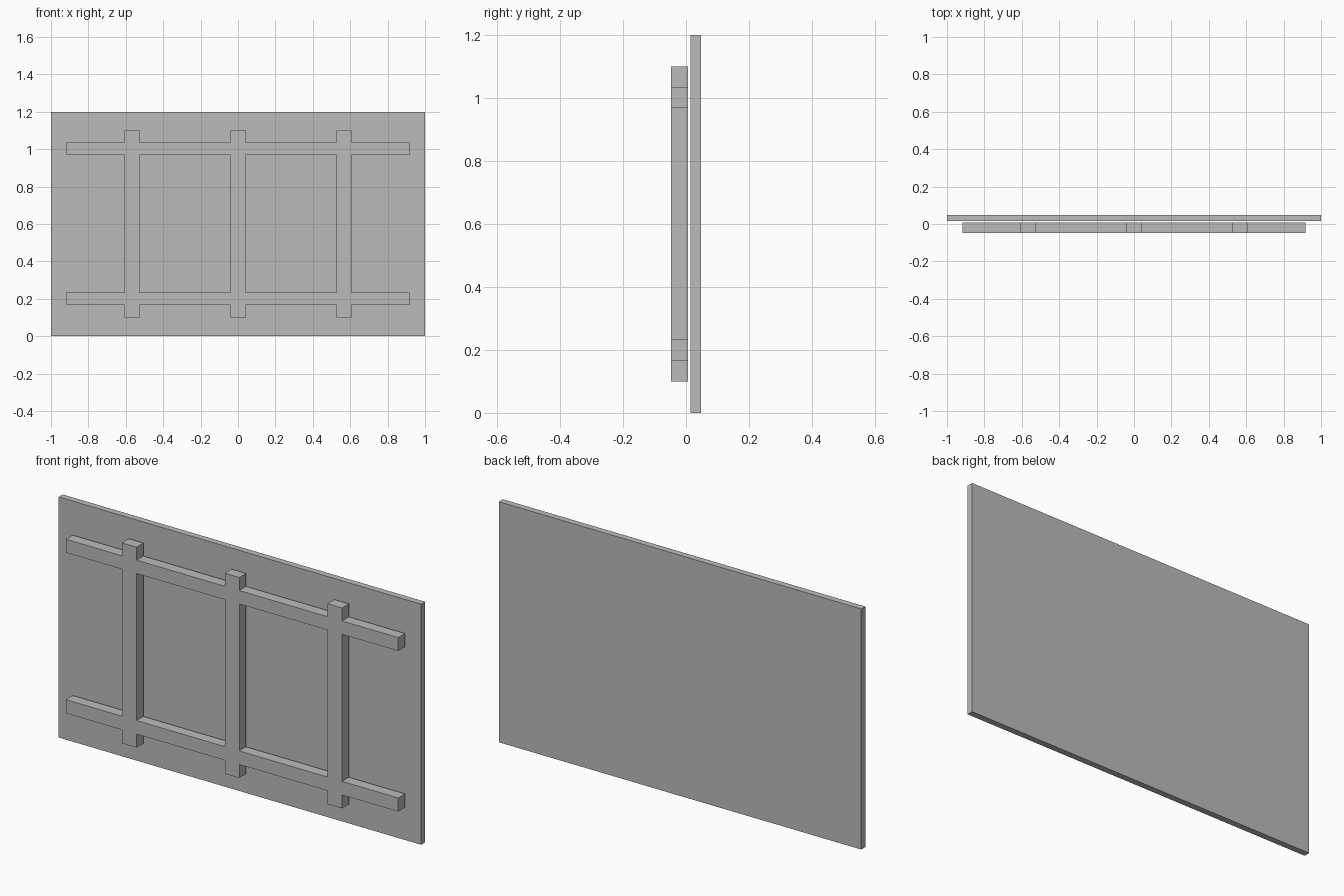
import bpy
import bmesh

cube = bpy.data.objects.get("Cube")
if cube:
    bpy.data.objects.remove(cube, do_unlink=True)

grey = bpy.data.materials.new("plain grey")
grey.use_nodes = True
colour = (0.5, 0.5, 0.5, 1)
grey.diffuse_color = colour
grey.node_tree.nodes["Principled BSDF"].inputs["Base Color"].default_value = colour


def lattice(name, xs, zs, filled, front, back):
    """Extrude the filled cells of an x-z grid from front to back as one solid."""
    bm = bmesh.new()
    verts = {}

    def corner(x, z):
        if (x, z) not in verts:
            verts[x, z] = bm.verts.new((x, front, z))
        return verts[x, z]

    for i, (x0, x1) in enumerate(zip(xs, xs[1:])):
        for j, (z0, z1) in enumerate(zip(zs, zs[1:])):
            if filled(i, j):
                bm.faces.new([corner(x0, z0), corner(x1, z0),
                              corner(x1, z1), corner(x0, z1)])
    extruded = bmesh.ops.extrude_face_region(bm, geom=bm.faces[:], use_keep_orig=True)
    for v in extruded["geom"]:
        if isinstance(v, bmesh.types.BMVert):
            v.co.y = back
    bmesh.ops.recalc_face_normals(bm, faces=bm.faces[:])
    mesh = bpy.data.meshes.new(name)
    bm.to_mesh(mesh)
    bm.free()
    mesh.materials.append(grey)
    obj = bpy.data.objects.new(name, mesh)
    bpy.context.collection.objects.link(obj)
    return obj


# Flat backing panel
lattice("back_panel", [-1, 1], [0, 1.2], lambda i, j: True, 0.015, 0.047)

# Front frame: three stiles crossing two rails, all flush
rail_end, stile_x, half_stile = 0.917, 0.567, 0.04
xs = [-rail_end]
for centre in (-stile_x, 0, stile_x):
    xs += [centre - half_stile, centre + half_stile]
xs.append(rail_end)
zs = [0.1, 0.167, 0.235, 0.968, 1.035, 1.1]
lattice("front_frame", xs, zs, lambda i, j: i % 2 == 1 or j % 2 == 1, -0.047, 0.007)
